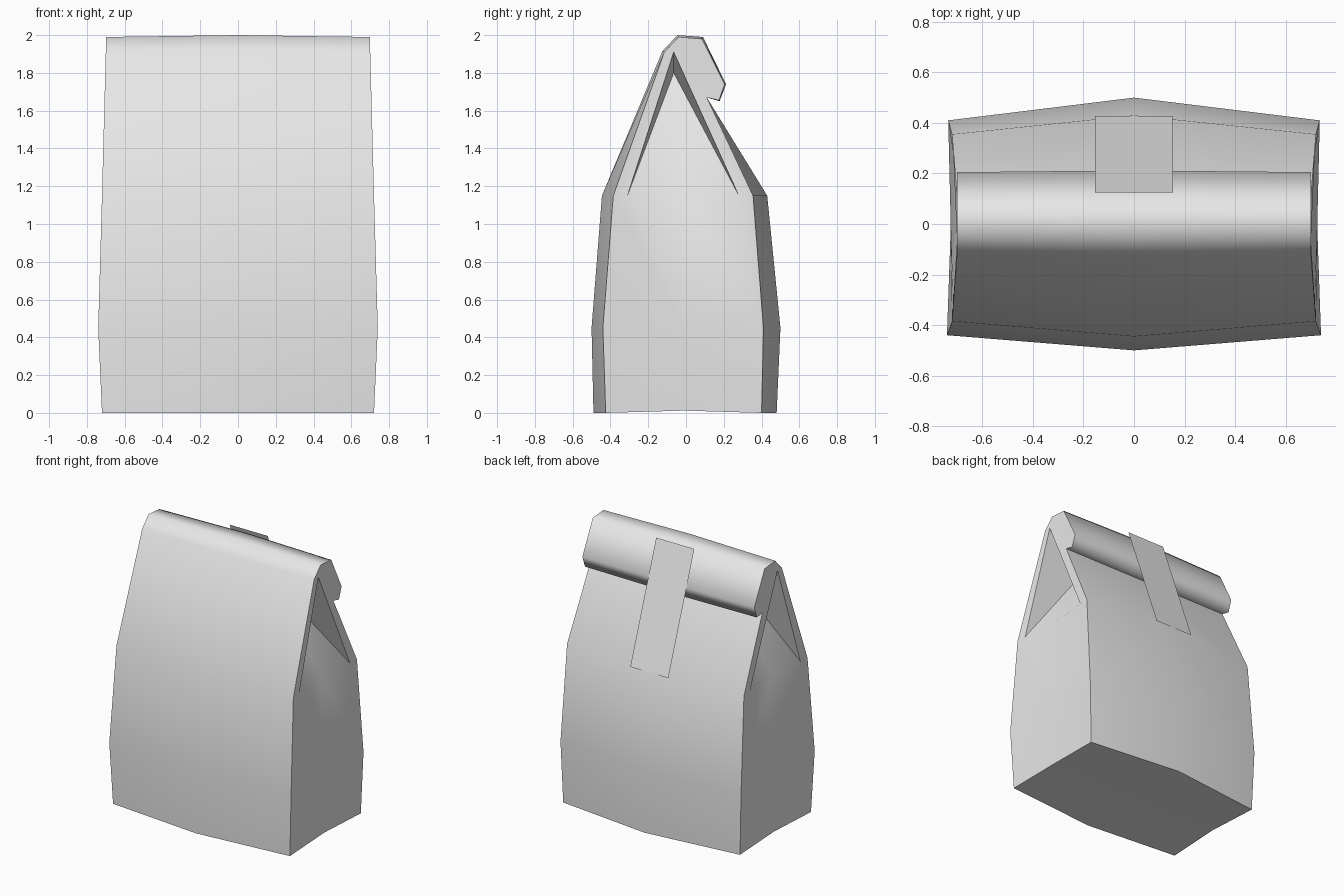
import bpy, bmesh, math
from mathutils import Vector

cube = bpy.data.objects.get("Cube")
if cube:
    bpy.data.objects.remove(cube, do_unlink=True)

paper = bpy.data.materials.new("paper_grey")
paper.use_nodes = True
colour = (0.8, 0.8, 0.8, 1)
paper.diffuse_color = colour
paper.node_tree.nodes["Principled BSDF"].inputs["Base Color"].default_value = colour


def finish(bm, name):
    mesh = bpy.data.meshes.new(name)
    bm.to_mesh(mesh)
    bm.free()
    mesh.materials.append(paper)
    obj = bpy.data.objects.new(name, mesh)
    bpy.context.collection.objects.link(obj)
    return obj


# Outline of the paper from front hem, over the rolled top, to back hem:
# (half width, y at side edge, z at side edge, y at middle, z at middle)
rows = [
    (0.72, -0.425, 0, -0.49, 0),
    (0.74, -0.44, 0.45, -0.50, 0.45),
    (0.72, -0.385, 1.15, -0.445, 1.15),
    (0.70, -0.115, 1.91, -0.125, 1.915),
    (0.70, -0.04, 1.99, -0.045, 2.0),
    (0.70, 0.085, 1.98, 0.09, 1.99),
    (0.70, 0.205, 1.74, 0.212, 1.74),
    (0.70, 0.175, 1.655, 0.178, 1.65),
    (0.70, 0.11, 1.67, 0.11, 1.67),
    (0.72, 0.355, 1.15, 0.43, 1.15),
    (0.735, 0.41, 0.45, 0.50, 0.45),
    (0.72, 0.40, 0, 0.48, 0),
]
edge = [Vector((w, y, z)) for w, y, z, _, _ in rows]
middle = [Vector((0, y, z)) for _, _, _, y, z in rows]

# Points of the folded gusset
hem = Vector((0.71, -0.01, 0.012))
belly = Vector((0.725, -0.01, 0.45))
chest = Vector((0.685, -0.01, 1.15))
fold_front = Vector((0.715, -0.31, 1.15))
fold_back = Vector((0.715, 0.28, 1.15))
apex = Vector((0.70, -0.065, 1.91))
inner = Vector((0.30, -0.065, 1.80))
base = Vector((0, -0.01, 0.012))

PANEL, GUSSET, BASE = range(3)
bm = bmesh.new()
kind = bm.faces.layers.int.new("kind")


def face(points, part, side):
    f = bm.faces.new([bm.verts.new((p.x * side, p.y, p.z)) for p in points])
    f[kind] = part
    f.smooth = True


for side in (1, -1):
    # Front panel, roll and back panel
    for i in range(len(rows) - 1):
        face([middle[i], edge[i], edge[i + 1], middle[i + 1]], PANEL, side)
    # Gusset, folded strips and roll end
    f0, f1, f2, f3 = edge[:4]
    notch, b2, b1, b0 = edge[8:]
    for points in (
        [f0, hem, belly, f1], [hem, b0, b1, belly],
        [f1, belly, chest, fold_front, f2], [belly, b1, b2, fold_back, chest],
        [fold_front, chest, inner], [chest, fold_back, inner],
        [fold_front, inner, apex], [fold_back, apex, inner],
        [f2, fold_front, apex, f3], [fold_back, b2, notch, apex],
        [apex] + edge[8:2:-1],
    ):
        face(points, GUSSET, side)
    # Bottom
    face([f0, middle[0], base, hem], BASE, side)
    face([hem, base, middle[-1], b0], BASE, side)

bmesh.ops.remove_doubles(bm, verts=bm.verts, dist=0.0005)
bmesh.ops.recalc_face_normals(bm, faces=bm.faces)

# Sharp creases between parts, soft bends within them
for e in bm.edges:
    if len(e.link_faces) == 2:
        a, b = e.link_faces
        limit = math.radians(100 if a[kind] == PANEL else 40)
        e.smooth = a[kind] == b[kind] and e.calc_face_angle(0) < limit
finish(bm, "paper_bag")

# Flat closing tag bridging the roll and the back panel
bm = bmesh.new()
bm.faces.new([bm.verts.new(p) for p in (
    (0.155, 0.125, 1.995), (-0.155, 0.125, 1.995),
    (-0.155, 0.427, 1.16), (0.155, 0.427, 1.16))])
bm.normal_update()
for f in bm.faces:
    if f.normal.y < 0:
        f.normal_flip()
finish(bm, "closing_tag")
